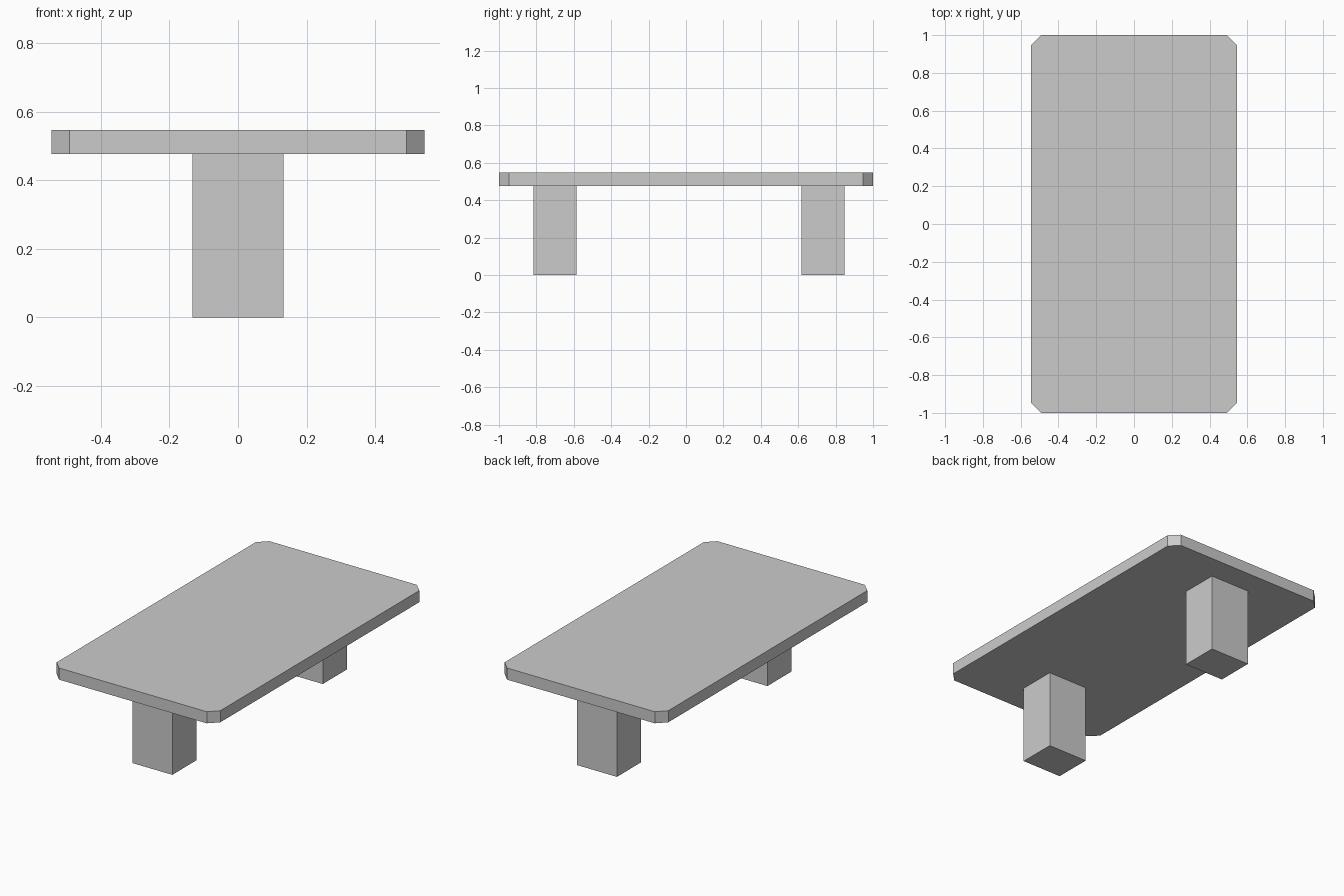
import bpy, bmesh

if "Cube" in bpy.data.objects:
    bpy.data.objects.remove(bpy.data.objects["Cube"])

TOP_Z, UNDER_Z = 0.547, 0.477


def make_object(name, bm):
    bmesh.ops.recalc_face_normals(bm, faces=bm.faces)
    mesh = bpy.data.meshes.new(name)
    bm.to_mesh(mesh)
    bm.free()
    obj = bpy.data.objects.new(name, mesh)
    bpy.context.collection.objects.link(obj)
    return obj


def prism(name, outline, z0, z1):
    """Extrude a flat outline from z0 up to z1."""
    bm = bmesh.new()
    face = bm.faces.new([bm.verts.new((x, y, z0)) for x, y in outline])
    ext = bmesh.ops.extrude_face_region(bm, geom=[face], use_keep_orig=True)
    verts = [v for v in ext["geom"] if isinstance(v, bmesh.types.BMVert)]
    bmesh.ops.translate(bm, verts=verts, vec=(0, 0, z1 - z0))
    return make_object(name, bm)


# Table top: slab with clipped corners
w, l, c = 0.545, 1.0, 0.053
prism("table_top",
      [(w - c, -l), (w, -l + c), (w, l - c), (w - c, l),
       (-w + c, l), (-w, l - c), (-w, -l + c), (-w + c, -l)],
      UNDER_Z, TOP_Z)

# Two block legs on the centre line
leg_w, leg_d = 0.133, 0.115
for name, y in (("front_leg", -0.70), ("back_leg", 0.732)):
    prism(name,
          [(-leg_w, y - leg_d), (leg_w, y - leg_d),
           (leg_w, y + leg_d), (-leg_w, y + leg_d)],
          0.0, UNDER_Z)
